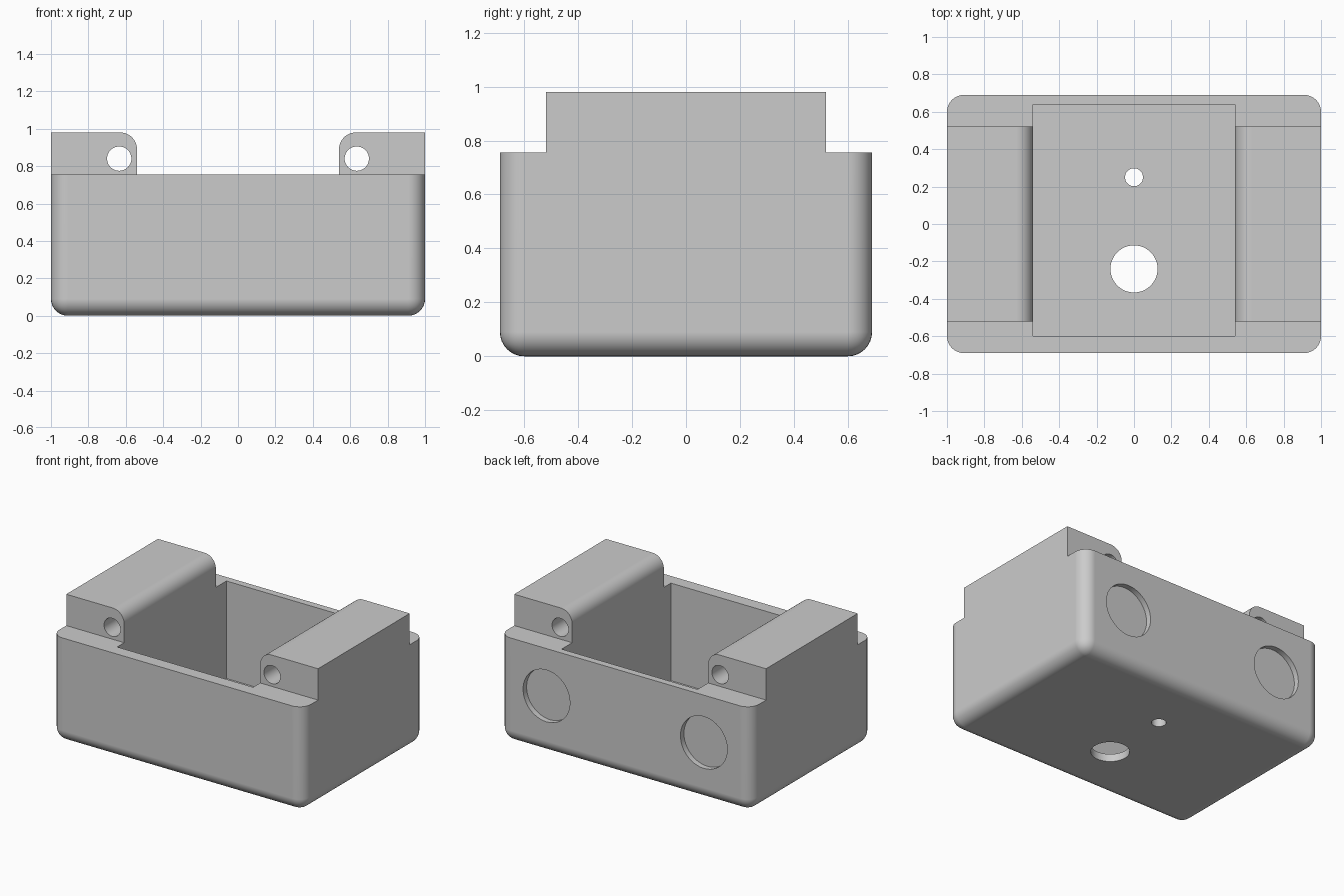
import bpy
import bmesh
from math import cos, sin, pi

cube = bpy.data.objects.get("Cube")
if cube:
    bpy.data.objects.remove(cube, do_unlink=True)

HX, HY, RIM, TOP = 1.0, 0.69, 0.755, 0.98   # half sizes, rim and block heights
R, WALL_X, FLOOR = 0.09, 0.54, 0.055        # fillet, inner wall, floor thickness

grey = bpy.data.materials.new("light grey")
grey.use_nodes = True
grey.diffuse_color = (0.6, 0.6, 0.6, 1)
grey.node_tree.nodes["Principled BSDF"].inputs["Base Color"].default_value = (0.6, 0.6, 0.6, 1)


def finish(bm, name):
    bmesh.ops.recalc_face_normals(bm, faces=bm.faces)
    mesh = bpy.data.meshes.new(name)
    bm.to_mesh(mesh)
    bm.free()
    mesh.materials.append(grey)
    ob = bpy.data.objects.new(name, mesh)
    bpy.context.collection.objects.link(ob)
    return ob


def box(name, lo, hi, fillet=0):
    bm = bmesh.new()
    bmesh.ops.create_cube(bm, size=1)
    for v in bm.verts:
        v.co = [hi[i] if v.co[i] > 0 else lo[i] for i in range(3)]
    if fillet:
        # round every edge except the four around the top
        edges = [e for e in bm.edges if min(v.co.z for v in e.verts) < lo[2] + 0.01]
        bmesh.ops.bevel(bm, geom=edges, offset=fillet, segments=8,
                        profile=0.5, affect='EDGES')
    return finish(bm, name)


def prism(name, profile, y0, y1):
    """Extrude an x-z outline along y."""
    bm = bmesh.new()
    face = bm.faces.new([bm.verts.new((x, y0, z)) for x, z in profile])
    new = bmesh.ops.extrude_face_region(bm, geom=[face])["geom"]
    for v in new:
        if isinstance(v, bmesh.types.BMVert):
            v.co.y = y1
    return finish(bm, name)


def rod(name, centre, radius, length, axis):
    rot = (pi / 2, 0, 0) if axis == "y" else (0, 0, 0)
    bpy.ops.mesh.primitive_cylinder_add(vertices=48, radius=radius, depth=length,
                                        location=centre, rotation=rot)
    ob = bpy.context.object
    ob.name = name
    return ob


# Solid block with rounded sides and bottom
housing = box("housing", (-HX, -HY, 0), (HX, HY, TOP), R)

# Cavity outline, flaring at the top to round the inner edges of the blocks
right = [(WALL_X, FLOOR)]
for i in range(11):
    a = pi - i / 10 * pi / 2
    right.append((WALL_X + R + R * cos(a), TOP - R + R * sin(a)))
right.append((WALL_X + R, TOP + 0.2))
left = [(-x, z) for x, z in reversed(right)]
cutters = [prism("cavity_cutter", right + left, -0.6, 0.64)]

# Steps in front of and behind the mounting blocks
cutters.append(box("front_step_cutter", (-2, -2, RIM), (2, -0.52, 2)))
cutters.append(box("back_step_cutter", (-2, 0.52, RIM), (2, 2, 2)))

# Screw holes through the blocks and round recesses in the back wall
for s in (-1, 1):
    cutters.append(rod("screw_hole_cutter", (s * 0.635, 0, 0.84), 0.065, 1.3, "y"))
    cutters.append(rod("recess_cutter", (s * 0.625, HY + 0.06, 0.415), 0.186, 0.2, "y"))

# Holes through the floor
cutters.append(rod("cable_hole_cutter", (0, -0.24, 0), 0.126, 0.4, "z"))
cutters.append(rod("small_hole_cutter", (0, 0.25, 0), 0.048, 0.4, "z"))

bpy.ops.object.select_all(action='DESELECT')
housing.select_set(True)
bpy.context.view_layer.objects.active = housing
for c in cutters:
    c.hide_render = True
    mod = housing.modifiers.new("cut", 'BOOLEAN')
    mod.operation = 'DIFFERENCE'
    mod.solver = 'EXACT'
    mod.object = c
    bpy.ops.object.modifier_apply(modifier=mod.name)
    bpy.data.objects.remove(c, do_unlink=True)

# Smooth fillets and holes, crisp edges elsewhere
bpy.ops.object.shade_smooth_by_angle(angle=pi / 6)
weighted = housing.modifiers.new("weighted_normals", 'WEIGHTED_NORMAL')
weighted.keep_sharp = True
